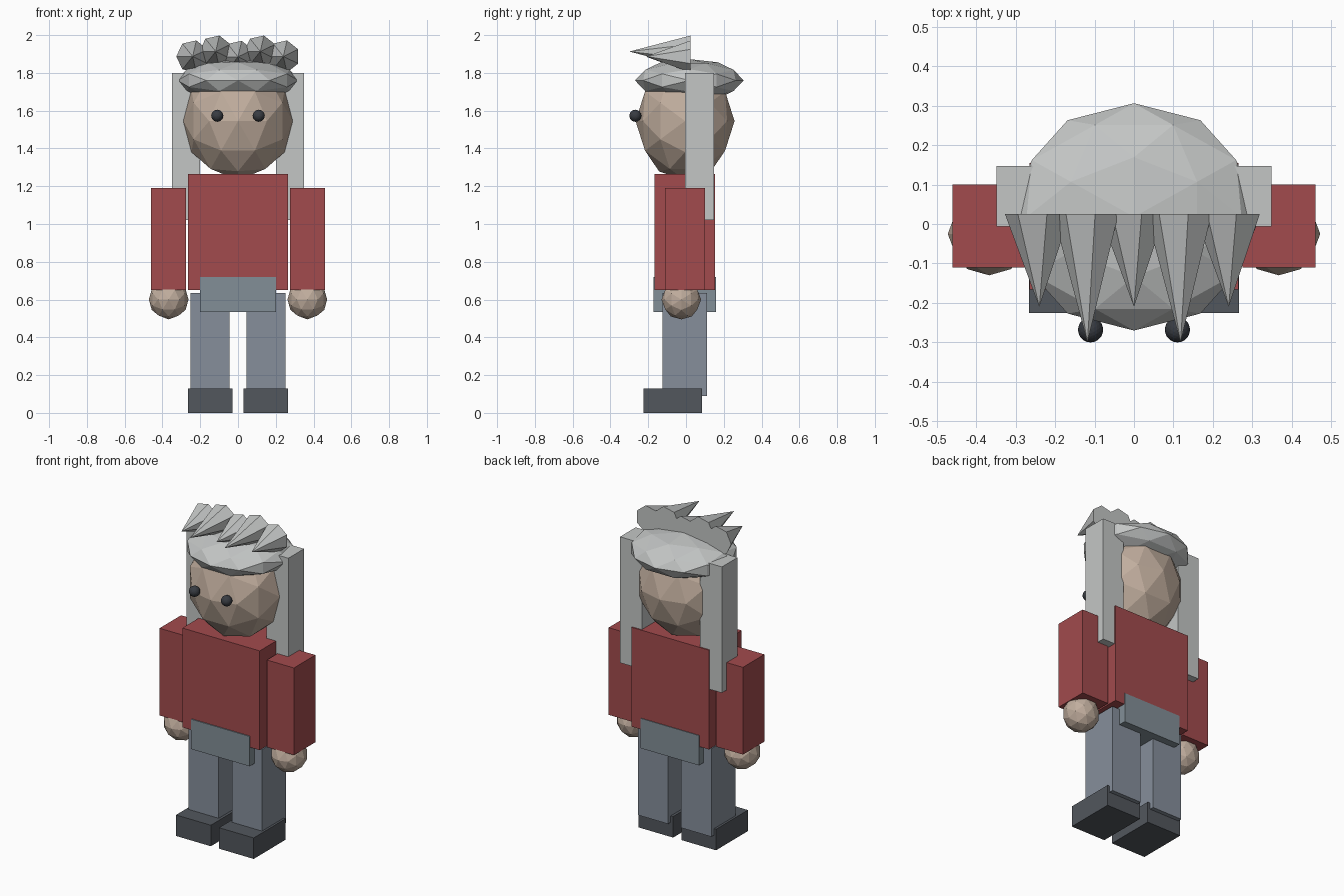
import bpy
import bmesh
import math
from mathutils import Matrix, Vector

default = bpy.data.objects.get("Cube")
if default:
    bpy.data.objects.remove(default, do_unlink=True)


def material(name, rgb):
    mat = bpy.data.materials.new(name)
    mat.use_nodes = True
    mat.diffuse_color = (*rgb, 1)
    mat.node_tree.nodes["Principled BSDF"].inputs["Base Color"].default_value = (*rgb, 1)
    return mat


hair = material("pale grey hair", (0.55, 0.565, 0.56))
skin = material("skin", (0.53, 0.42, 0.34))
red = material("red cloth", (0.36, 0.07, 0.075))
blue = material("slate blue cloth", (0.24, 0.275, 0.33))
belt = material("slate grey cloth", (0.225, 0.275, 0.31))
dark = material("dark shoe grey", (0.085, 0.095, 0.11))
black = material("eye black", (0.04, 0.045, 0.055))


def finish(name, bm, mat):
    mesh = bpy.data.meshes.new(name)
    bmesh.ops.recalc_face_normals(bm, faces=bm.faces)
    bm.to_mesh(mesh)
    bm.free()
    mesh.materials.append(mat)
    obj = bpy.data.objects.new(name, mesh)
    bpy.context.collection.objects.link(obj)
    return obj


def box(name, xs, ys, zs, mat):
    """Box from its low and high limits on each axis."""
    bm = bmesh.new()
    bmesh.ops.create_cube(bm, size=1)
    for v in bm.verts:
        v.co = Vector([(r[0] + r[1]) / 2 + c * (r[1] - r[0])
                       for c, r in zip(v.co, (xs, ys, zs))])
    return finish(name, bm, mat)


def ball(name, centre, radii, mat, detail=2):
    """Faceted ball turned so that it is symmetric about every axis."""
    bm = bmesh.new()
    bmesh.ops.create_icosphere(bm, subdivisions=detail, radius=1)
    tilt = math.atan(2) / 2
    turn = Matrix.Rotation(math.pi / 2, 4, 'Z') @ Matrix.Rotation(-tilt, 4, 'Y')
    bm.transform(Matrix.Translation(centre) @ Matrix.Diagonal((*radii, 1)) @ turn)
    return finish(name, bm, mat)


def spike(name, x, z, tip_y, base_y=0.025, radius=0.087, sides=7):
    """Cone lying on its side with the tip forward."""
    bm = bmesh.new()
    length = base_y - tip_y
    bmesh.ops.create_cone(bm, cap_ends=True, segments=sides,
                          radius1=radius, radius2=0, depth=length)
    bm.transform(Matrix.Translation((x, (base_y + tip_y) / 2, z))
                 @ Matrix.Rotation(math.pi / 2, 4, 'X')
                 @ Matrix.Rotation(math.pi / 2, 4, 'Z'))
    bmesh.ops.remove_doubles(bm, verts=bm.verts, dist=0.0001)
    return finish(name, bm, hair)


# Body
box("torso", (-0.265, 0.265), (-0.166, 0.154), (0.65, 1.265), red)
box("hips", (-0.2, 0.2), (-0.172, 0.158), (0.535, 0.72), belt)

# Head and hair cap
ball("head", (0, -0.005, 1.545), (0.29, 0.262, 0.313), skin)
ball("hair_cap", (0, 0.018, 1.76), (0.32, 0.288, 0.113), hair)

# Paired parts
for side, s in (("left", 1), ("right", -1)):
    def span(a, b):
        return sorted((s * a, s * b))
    box(side + "_arm", span(0.275, 0.46), (-0.11, 0.1), (0.65, 1.19), red)
    ball(side + "_hand", (s * 0.367, -0.025, 0.6), (0.105,) * 3, skin)
    box(side + "_leg", span(0.045, 0.252), (-0.125, 0.112), (0.09, 0.635), blue)
    box(side + "_shoe", span(0.028, 0.266), (-0.226, 0.086), (0, 0.13), dark)
    box(side + "_hair_lock", span(0.2, 0.349), (-0.006, 0.147), (1.02, 1.8), hair)
    ball(side + "_eye", (s * 0.11, -0.268, 1.573), (0.032,) * 3, black, 3)
    spike(side + "_outer_spike", s * 0.24, 1.887, -0.21)
    spike(side + "_inner_spike", s * 0.118, 1.913, -0.3)

spike("middle_spike", 0, 1.885, -0.21)
